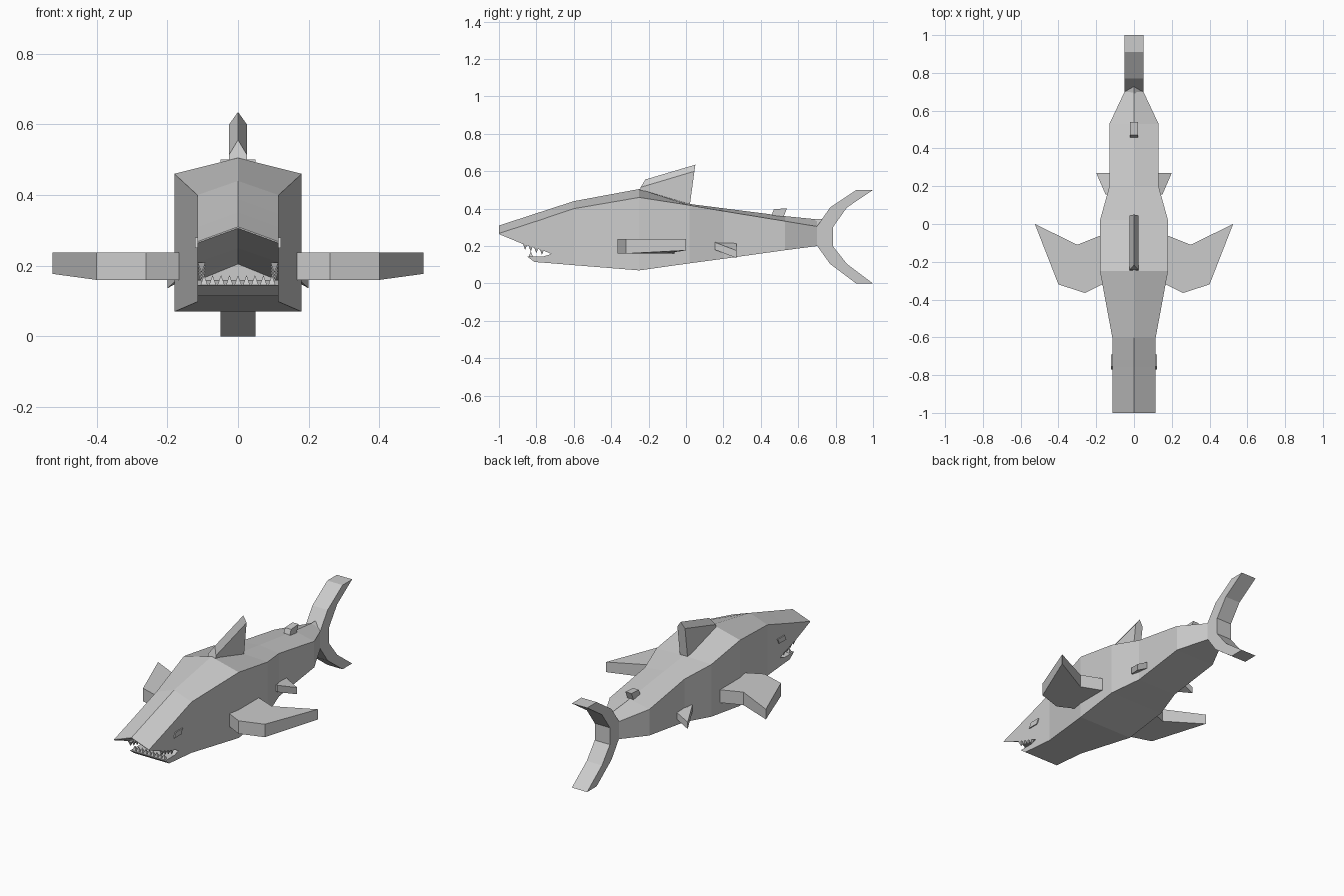
import bpy, bmesh

if "Cube" in bpy.data.objects:
    bpy.data.objects.remove(bpy.data.objects["Cube"])


def loft(name, rings, cap_start=True, cap_end=True, mirror=False):
    """Skin a list of equal-sized rings of 3D points."""
    bm = bmesh.new()
    rows = [[bm.verts.new(p) for p in ring] for ring in rings]
    n = len(rows[0])
    for a, b in zip(rows, rows[1:]):
        for i in range(n):
            j = (i + 1) % n
            bm.faces.new((a[i], a[j], b[j], b[i]))
    if cap_start:
        bm.faces.new(rows[0][::-1])
    if cap_end:
        bm.faces.new(rows[-1])
    bmesh.ops.recalc_face_normals(bm, faces=bm.faces)
    me = bpy.data.meshes.new(name)
    bm.to_mesh(me)
    bm.free()
    ob = bpy.data.objects.new(name, me)
    bpy.context.collection.objects.link(ob)
    if mirror:
        ob.modifiers.new("Mirror", 'MIRROR').use_mirror_merge = False
    return ob


def section(y, w, ridge, shoulder, low, low_mid=None):
    """Body cross-section: gabled top, upright sides, optional arched underside."""
    m = low if low_mid is None else low_mid
    return [(0, y, ridge), (w, y, shoulder), (w, y, low),
            (0, y, m), (-w, y, low), (-w, y, shoulder)]


def prism(name, profile, x0, x1, mirror=False):
    """Side profile (y, z) extruded across x."""
    return loft(name, [[(x, y, z) for y, z in profile] for x in (x0, x1)], mirror=mirror)


# Body
loft("body", [section(*s) for s in (
    (-0.72, 0.115, 0.401, 0.36, 0.108),
    (-0.60, 0.115, 0.44, 0.40, 0.098),
    (-0.25, 0.18, 0.505, 0.46, 0.07),
    (0.02, 0.18, 0.425, 0.418, 0.108),
    (0.20, 0.13, 0.402, 0.387, 0.132),
    (0.53, 0.13, 0.36, 0.333, 0.178),
    (0.70, 0.05, 0.343, 0.305, 0.20))])

# Upper jaw with arched palate, and lower jaw
loft("upper_jaw", [section(*s) for s in (
    (-1.0, 0.115, 0.31, 0.268, 0.264, 0.306),
    (-0.87, 0.115, 0.352, 0.31, 0.21, 0.25),
    (-0.76, 0.115, 0.388, 0.346, 0.175, 0.215),
    (-0.72, 0.115, 0.401, 0.36, 0.158, 0.205))], cap_end=False)
prism("lower_jaw", [(-0.85, 0.145), (-0.81, 0.115), (-0.72, 0.108),
                    (-0.72, 0.158), (-0.76, 0.145)], -0.115, 0.115)


# Teeth
def tooth(name, x, y, base, tip, r):
    loft(name, [[(x + dx * k, y + dy * k, z) for dx, dy in
                 ((-r, -r), (r, -r), (r, r), (-r, r))]
                for z, k in ((base, 1), (tip, 0.05))])


for i in range(9):
    tooth("lower_tooth", -0.096 + i * 0.024, -0.83, 0.143, 0.172, 0.011)
for side in (-1, 1):
    for i in range(4):
        y = -0.86 + i * 0.03
        base = 0.212 - 0.3 * (y + 0.87)
        tooth("upper_tooth", side * 0.103, y, base, base - 0.028, 0.011)

# Eyes
prism("eye", [(-0.77, 0.25), (-0.755, 0.28), (-0.69, 0.28), (-0.705, 0.25)],
      0.11, 0.121, mirror=True)

# Dorsal fin with a gabled top edge
w = 0.025
loft("dorsal_fin", [
    [(-w, y0, z0), (-w, y1, z1), (0, y2, z2), (w, y1, z1), (w, y0, z0)]
    for y0, z0, y1, z1, y2, z2 in (
        (-0.25, 0.47, -0.243, 0.514, -0.217, 0.556),
        (0.018, 0.40, 0.045, 0.60, 0.05, 0.635))])
prism("rear_dorsal_fin", [(0.45, 0.345), (0.47, 0.397), (0.54, 0.402), (0.515, 0.34)],
      -0.02, 0.02)

# Forked tail: two lobes sharing the stem, built as strips of (outer, inner) pairs
lobes = ((0.91, 0.50, 1.0, 0.50), (0.77, 0.406, 0.86, 0.406), (0.70, 0.305, 0.785, 0.30),
         (0.70, 0.203, 0.785, 0.20), (0.77, 0.105, 0.86, 0.105), (0.91, 0.0, 1.0, 0.0))
t = 0.05
loft("tail_fin", [[(-t, a, b), (t, a, b), (t, c, d), (-t, c, d)] for a, b, c, d in lobes])
# Ridge blending the back into the tail
loft("tail_ridge", [[(-t, 0.69, 0.30), (t, 0.69, 0.30), (0, 0.69, 0.345)],
                    [(-t, 0.70, 0.305), (t, 0.70, 0.305), (0, 0.735, 0.345)]])

# Pectoral fins: plan outline given top and bottom heights
plan = ((0.15, -0.05, 0.16), (0.30, -0.11, 0.16), (0.525, 0.0, 0.177),
        (0.40, -0.32, 0.16), (0.26, -0.365, 0.16), (0.15, -0.31, 0.16))
loft("pectoral_fin", [[(x, y, z) for x, y, z in plan],
                      [(x, y, 0.237) for x, y, z in plan]], mirror=True)

# Pelvic fins, drooping outward
pelvic = ((0.12, 0.27, 0.22), (0.20, 0.27, 0.176), (0.15, 0.155, 0.22), (0.12, 0.155, 0.225))
loft("pelvic_fin", [[(x, y, z - d) for x, y, z in pelvic] for d in (0, 0.04)], mirror=True)
